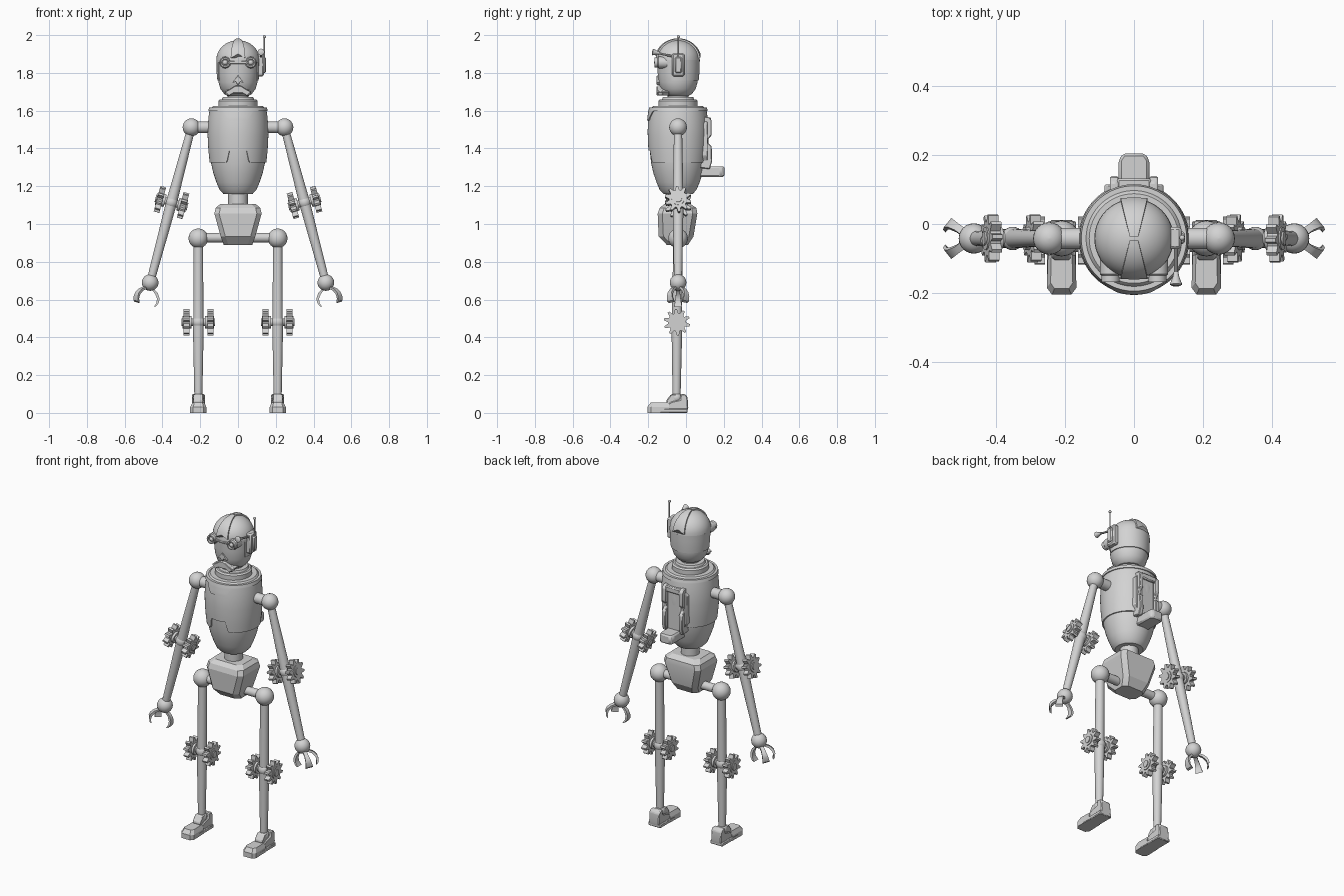
import bpy, bmesh, math
from mathutils import Vector as V

if "Cube" in bpy.data.objects:
    bpy.data.objects.remove(bpy.data.objects["Cube"])

grey = bpy.data.materials.new("metal_grey")
grey.diffuse_color = (0.65, 0.65, 0.65, 1)
grey.use_nodes = True
grey.node_tree.nodes["Principled BSDF"].inputs["Base Color"].default_value = grey.diffuse_color
YC = -0.042  # depth of the body axis


def loft(name, sections, caps=True, angle=35, bevel=0):
    """Skin equal-length closed sections into one object."""
    n = len(sections[0])
    bm = bmesh.new()
    rows = [[bm.verts.new(p) for p in s] for s in sections]
    for a, b in zip(rows, rows[1:]):
        for i in range(n):
            bm.faces.new((a[i], a[(i + 1) % n], b[(i + 1) % n], b[i]))
    if caps:
        bm.faces.new(rows[0][::-1])
        bm.faces.new(rows[-1])
    bmesh.ops.recalc_face_normals(bm, faces=bm.faces)
    me = bpy.data.meshes.new(name)
    bm.to_mesh(me)
    bm.free()
    me.materials.append(grey)
    me.shade_smooth()
    me.set_sharp_from_angle(angle=math.radians(angle))
    ob = bpy.data.objects.new(name, me)
    bpy.context.collection.objects.link(ob)
    if bevel:
        m = ob.modifiers.new("bevel", 'BEVEL')
        m.width, m.segments = bevel, 1
    return ob


def ring(c, axis, radii):
    """Points around an axis, one for each radius given."""
    q = V(axis).to_track_quat('Z', 'Y')
    n = len(radii)
    return [V(c) + q @ V((r * math.cos(math.tau * i / n), r * math.sin(math.tau * i / n), 0))
            for i, r in enumerate(radii)]


def turned(name, a, axis, prof, n=24):
    """Solid of revolution; prof holds (distance along axis, radius)."""
    ax = V(axis).normalized()
    return loft(name, [ring(V(a) + ax * h, ax, [r] * n) for h, r in prof])


def rod(name, a, b, r1, r2=None, n=20):
    d = V(b) - V(a)
    return turned(name, a, d, [(0, r1), (d.length, r2 or r1)], n)


def ball(name, c, r, n=24):
    k = 12
    return turned(name, c, (0, 0, 1), [(-r * math.cos(math.pi * i / k), max(r * math.sin(math.pi * i / k), 1e-4))
                                       for i in range(k + 1)], n)


def prism(name, outline, axis, lo, hi, bevel=0):
    """Extrude a 2D outline along x, y or z."""
    put = {'x': lambda u, v, w: (w, u, v), 'y': lambda u, v, w: (u, w, v), 'z': lambda u, v, w: (u, v, w)}[axis]
    return loft(name, [[put(u, v, w) for u, v in outline] for w in (lo, hi)], bevel=bevel, angle=25)


def block(name, x0, x1, y0, y1, z0, z1, bevel=0.006):
    return prism(name, [(x0, y0), (x1, y0), (x1, y1), (x0, y1)], 'z', z0, z1, bevel)


def shell(name, radius, lo, hi, out, thick, n=128, steps=8):
    """Curved plate around the body axis whose lower edge follows lo(x, y)."""
    rows = []
    for k in [-1] + list(range(steps + 1)) + [steps + 1]:
        t = min(max(k / steps, 0), 1)
        off = out - (thick if k in (-1, steps + 1) else 0)
        row = []
        for i in range(n):
            a = math.tau * i / n
            c, s = math.cos(a), math.sin(a)
            z0 = lo(c, s)
            z = z0 + (hi - z0) * t
            r = radius(z) + off
            row.append((r * c, YC + r * s, z))
        rows.append(row)
    return loft(name, rows, caps=False)


def curve(pts):
    def f(z):
        for (z0, r0), (z1, r1) in zip(pts, pts[1:]):
            if z <= z1:
                return r0 + (r1 - r0) * (z - z0) / (z1 - z0)
        return pts[-1][1]
    return f


def notch(c, s, inner, outer):
    return min(max((outer - abs(c * 0.155)) / (outer - inner), 0), 1) if s < 0 else 0


# Torso: core, chest plate, collar, neck
body = [(1.16, .085), (1.18, .104), (1.22, .121), (1.27, .138), (1.32, .149), (1.38, .156),
        (1.44, .160), (1.50, .161), (1.56, .157), (1.60, .151), (1.615, .147)]
R = curve(body)
O = (0, YC, 0)
turned("torso_core", O, (0, 0, 1), [(z, r - .007) for z, r in body] + [(1.625, .13), (1.625, .09)], 64)
shell("chest_plate", R, lambda c, s: 1.325 + .065 * notch(c, s, .045, .062), 1.6, 0, .014)
shell("collar_plate", R, lambda c, s: 1.597 - .05 * notch(c, s, .045, .08), 1.617, .006, .014)
turned("neck_collar", O, (0, 0, 1), [(1.61, .103), (1.652, .103), (1.66, .095), (1.66, .085), (1.672, .08)], 48)
rod("neck", (0, YC, 1.65), (0, YC, 1.72), .055)
rod("waist", (0, YC, 1.06), (0, YC, 1.18), .052, n=32)

# Back pack: rails, bridge, tray
for s in (-1, 1):
    o = [(.06, 1.30), (.125, 1.29), (.138, 1.33), (.136, 1.41), (.116, 1.43), (.118, 1.45),
         (.136, 1.47), (.136, 1.55), (.12, 1.567), (.06, 1.567)]
    prism("pack_rail", o, 'x', s * .045, s * .07, .004)
    prism("pack_rail_flange", [(s * .06, 1.32), (s * .085, 1.36), (s * .085, 1.53), (s * .06, 1.55)], 'y', .05, .115, .004)
block("pack_bridge", -.05, .05, .06, .132, 1.53, 1.565)
block("pack_panel", -.046, .046, .05, .118, 1.29, 1.54)
prism("pack_tray", [(-.045, .05), (.045, .05), (.045, .185), (.032, .205), (-.032, .205), (-.045, .185)],
      'z', 1.25, 1.305, .008)

# Pelvis: stacked chamfered sections
def slab(hx, y0, y1, z, c=.025):
    return [(-hx + c, y0, z), (hx - c, y0, z), (hx, y0 + c, z), (hx, y1 - c, z),
            (hx - c, y1, z), (-hx + c, y1, z), (-hx, y1 - c, z), (-hx, y0 + c, z)]
loft("pelvis", [slab(.075, -.10, .01, .888), slab(.092, -.145, .04, .935), slab(.125, -.15, .06, 1.055),
                slab(.118, -.14, .055, 1.085), slab(.095, -.115, .025, 1.105)], angle=20)
rod("hip_bar", (-.21, YC, .928), (.21, YC, .928), .025)
rod("shoulder_bar", (-.24, YC, 1.512), (.24, YC, 1.512), .031)


def gear_joint(name, c, axis):
    """Axle carrying a toothed wheel on either side of the limb."""
    c, ax = V(c), V(axis).normalized()
    rod(name + "_axle", c - ax * .088, c + ax * .088, .02, n=12)
    ball(name + "_ball", c, .034)
    teeth = [.048, .048, .07, .07] * 10
    for s in (-1, 1):
        loft(name + "_gear", [ring(c + ax * s * h, ax, teeth) for h in (.048, .079)], angle=20)
        rod(name + "_hub", c + ax * s * .035, c + ax * s * .083, .034, n=20)


for s, side in ((-1, "right_"), (1, "left_")):
    # Arm
    sh, wr = V((s * .246, YC, 1.512)), V((s * .465, YC, .69))
    d = (wr - sh).normalized()
    out = V((-s * d.z, 0, abs(d.x)))
    out.x = s * abs(d.z)
    el = sh + d * .412
    ball(side + "shoulder", sh, .047)
    rod(side + "upper_arm", sh, el, .021, .029)
    rod(side + "forearm", el, wr, .029, .021)
    gear_joint(side + "elbow", el, out)
    ball(side + "wrist", wr, .044)
    # Three curved claws
    for az in (-40, 40, 180):
        a = math.radians(az)
        rad = out * math.cos(a) + V((0, math.sin(a), 0))
        tan = V((0, math.cos(a), 0)) - out * math.sin(a)
        path = [(.02, .03, .011), (.047, .047, .011), (.063, .07, .014), (.066, .092, .017), (.058, .116, .021)]
        loft(side + "claw", [[wr + rad * (p + u) + d * (h - u * .6) + tan * w * v
                              for u, v in ((-.006, -1), (.006, -1), (.006, 1), (-.006, 1))] for p, h, w in path])
    # Leg
    x = s * .21
    knee, y = V((x, YC - .006, .48)), YC - .008
    ball(side + "hip", (x, YC, .924), .052)
    rod(side + "thigh", (x, YC, .92), knee, .025, .027)
    rod(side + "shin", knee, (x, y, .08), .029, .021)
    gear_joint(side + "knee", knee, (1, 0, 0))
    # Foot: ankle, heel, toe cap
    ball(side + "ankle", (x, y, .08), .03)
    prism(side + "heel", [(-.095, 0), (.005, 0), (.012, .03), (.008, .085), (-.005, .1), (-.028, .1),
                          (-.032, .07), (-.075, .06), (-.1, .045)], 'x', x - .034, x + .034, .005)
    prism(side + "ankle_guard", [(-.1, .04), (-.04, .05), (-.05, .1), (-.08, .098), (-.105, .065)],
          'x', x - .026, x + .026, .005)
    toe = [(-.04, -.09), (-.043, -.185), (-.028, -.205), (.028, -.205), (.043, -.185), (.04, -.09)]
    loft(side + "toe_cap", [[(x + u, v, 0) for u, v in toe], [(x + u, v, .03) for u, v in toe],
                            [(x + u * .75, -.09 + (v + .09) * .85, .054) for u, v in toe]], angle=20)
    block(side + "sole", x - .042, x + .042, -.15, .008, 0, .022, .004)

# Head: face, dome, nape guard, crest
face = [(1.675, .05), (1.688, .073), (1.715, .093), (1.75, .103), (1.80, .108), (1.862, .11)]
dome = [(1.868 + .105 * math.sin(t * math.pi / 20), max(.115 * math.cos(t * math.pi / 20), .001)) for t in range(11)]
turned("head", O, (0, 0, 1), face + dome, 48)
shell("nape_guard", curve(face), lambda c, s: 1.76 if s > -.35 else 1.855, 1.868, .005, .012, 96, 3)
for s in (-1, 1):
    rows = []
    for k in range(11):
        t = math.radians(2 + 72 * k / 10)
        w = .011 + .029 * math.sin(t)
        rows.append([(x, YC + s * r * math.sin(t), 1.868 + (r - .009) * math.sqrt(max(math.cos(t) ** 2 - (x / r) ** 2 * .9, .01)))
                     for x, r in ((-w, .108), (-w, .122), (0, .124), (w, .122), (w, .108))])
    loft("head_crest", rows)

# Goggles
for s in (-1, 1):
    turned("goggle", (s * .068, -.10, 1.855), (0, -1, 0),
           [(0, .031), (.045, .031), (.05, .026), (.068, .026), (.068, .019), (.058, .017)], 24)
    ball("goggle_lens", (s * .068, -.155, 1.855), .014, 16)
    # Jaw knobs
    ball("jaw_knob", (s * .052, -.135, 1.695), .016, 16)
block("goggle_bridge", -.05, .05, -.158, -.13, 1.848, 1.862, .003)

# Nose wedge and mouth guard
prism("nose", [(-.032, 1.747), (-.012, 1.752), (0, 1.735), (.012, 1.752), (.032, 1.747), (0, 1.787)], 'y', -.156, -.12, .002)
prism("mouth_guard", [(-.048, 1.678), (-.07, 1.70), (-.04, 1.715), (-.015, 1.732), (.015, 1.732),
                      (.04, 1.715), (.07, 1.70), (.048, 1.678), (.025, 1.692), (-.025, 1.692)], 'y', -.155, -.09, .003)

# Ear unit with antenna and side scope
block("ear_unit", .10, .138, -.073, -.008, 1.782, 1.905, .008)
block("ear_cover", .13, .148, -.058, -.022, 1.80, 1.885, .006)
rod("antenna", (.14, -.04, 1.87), (.14, -.04, 1.99), .004, n=8)
ball("antenna_tip", (.14, -.04, 1.992), .008, 12)
rod("scope_arm", (.122, -.06, 1.885), (.122, -.15, 1.905), .006, n=10)
turned("scope_lens", (.122, -.14, 1.905), (0, -1, 0.15), [(0, .007), (.012, .009), (.036, .018), (.04, .012)], 16)
